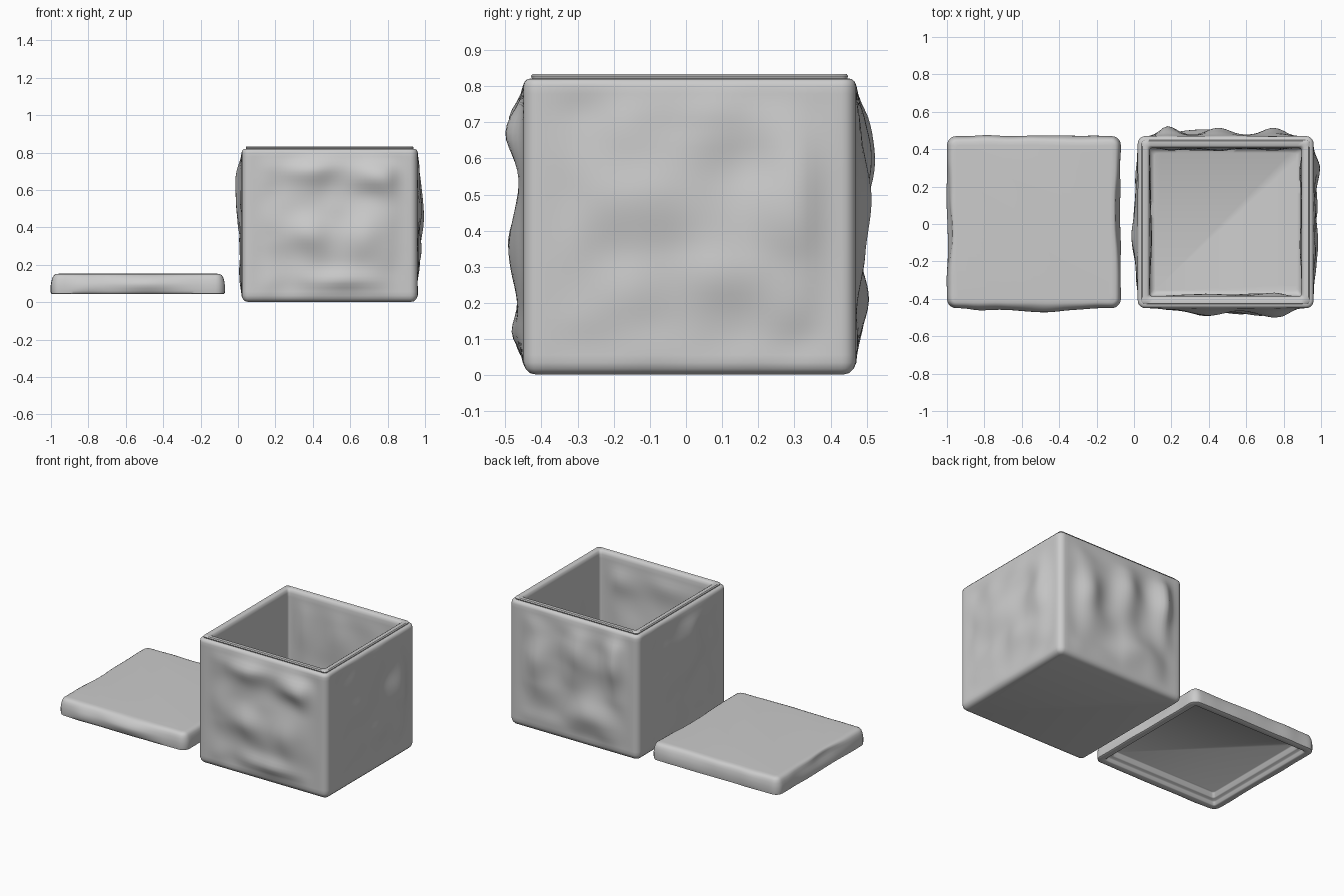
import bpy, bmesh, math
from mathutils import Vector, noise

if "Cube" in bpy.data.objects:
    bpy.data.objects.remove(bpy.data.objects["Cube"], do_unlink=True)

GREY = 0.6
clay = bpy.data.materials.new("grey_clay")
clay.use_nodes = True
clay.diffuse_color = (GREY, GREY, GREY, 1)
bsdf = clay.node_tree.nodes["Principled BSDF"]
bsdf.inputs["Base Color"].default_value = (GREY, GREY, GREY, 1)
bsdf.inputs["Roughness"].default_value = 0.8

STEPS = 36   # spans along each straight side
ARC = 5      # spans round each corner


def ease(t):
    t = max(0.0, min(1.0, t))
    return t * t * (3 - 2 * t)


def lump(bumps, side, u, z):
    """Outward push on one side: broad hand-placed swells."""
    return sum(a * math.exp(-((u - c) / ru) ** 2 - ((z - h) / rz) ** 2)
               for s, c, h, a, ru, rz in bumps if s == side)


def ring(hx, hy, inset, radius, z, weight, bumps, rough):
    """Rounded square loop; sides run front, left, back, right."""
    r = max(radius - inset, 0.015)
    pts = []
    for side in range(4):
        a, b = (hx, hy) if side % 2 == 0 else (hy, hx)
        a, b = a - inset, b - inset
        ang = side * math.pi / 2
        along = Vector((math.cos(ang), math.sin(ang), 0))
        out = Vector((math.sin(ang), -math.cos(ang), 0))
        for i in range(STEPS + 1):
            u = (a - r) * (2 * i / STEPS - 1)
            edge = ease((a - r - abs(u)) / 0.13)
            grain = noise.noise((along * u + out * b) * 6 + Vector((0, 0, z * 6)))
            push = weight * edge * (lump(bumps, side, u, z) + rough * grain)
            pts.append(along * u + out * (b + push) + Vector((0, 0, z)))
        for i in range(1, ARC):
            t = i / ARC * math.pi / 2
            pts.append(along * (a - r + r * math.sin(t))
                       + out * (b - r + r * math.cos(t)) + Vector((0, 0, z)))
    return pts


def loft(name, centre, half, radius, profile, bumps, rough):
    """Skin rings through (inset, z, lump weight) and cap both ends."""
    bm = bmesh.new()
    loops = [[bm.verts.new(p) for p in ring(*half, d, radius, z, w, bumps, rough)]
             for d, z, w in profile]
    n = len(loops[0])
    for lo, hi in zip(loops, loops[1:]):
        for i in range(n):
            j = (i + 1) % n
            bm.faces.new((lo[i], lo[j], hi[j], hi[i]))
    bm.faces.new(loops[0][::-1])
    bm.faces.new(loops[-1])
    bmesh.ops.recalc_face_normals(bm, faces=bm.faces)
    mesh = bpy.data.meshes.new(name)
    bm.to_mesh(mesh)
    bm.free()
    mesh.materials.append(clay)
    obj = bpy.data.objects.new(name, mesh)
    obj.location = (*centre, 0)
    bpy.context.collection.objects.link(obj)
    bpy.ops.object.select_all(action="DESELECT")
    obj.select_set(True)
    bpy.context.view_layer.objects.active = obj
    bpy.ops.object.shade_smooth_by_angle(angle=math.radians(50))
    return obj


def wall(z0, z1, inset, weight, count):
    """Rings up or down a wall, lumps fading near top and bottom."""
    rows = []
    for i in range(count + 1):
        z = z0 + (z1 - z0) * i / count
        rows.append((inset, z, weight * ease(z / 0.12) * ease((0.83 - z) / 0.12)))
    return rows


# Box: rounded foot, lumpy outside, stepped rim, gently lumpy inside
box_profile = ([(0.035, 0.002, 0), (0.018, 0.006, 0), (0.006, 0.018, 0)]
               + wall(0.035, 0.8, 0, 1, 36)
               + [(0.003, 0.812, 0), (0.012, 0.82, 0), (0.024, 0.821, 0),
                  (0.021, 0.828, 0), (0.026, 0.834, 0), (0.05, 0.834, 0),
                  (0.059, 0.828, 0)]
               + wall(0.81, 0.09, 0.064, -0.35, 28)
               + [(0.07, 0.07, 0), (0.09, 0.06, 0)])
box_bumps = [
    (0, -0.12, 0.71, 0.035, 0.16, 0.08), (0, 0.25, 0.67, 0.052, 0.12, 0.08),
    (0, -0.1, 0.37, 0.04, 0.14, 0.1), (0, 0.2, 0.36, 0.045, 0.13, 0.14),
    (0, 0.05, 0.12, 0.025, 0.2, 0.06),
    (1, 0.29, 0.48, 0.035, 0.1, 0.22), (1, -0.1, 0.55, 0.028, 0.16, 0.14),
    (1, 0.06, 0.28, 0.02, 0.12, 0.1),
    (2, 0.32, 0.6, 0.05, 0.08, 0.2), (2, 0.04, 0.6, 0.042, 0.09, 0.16),
    (2, -0.26, 0.45, 0.036, 0.09, 0.25), (2, 0.12, 0.22, 0.04, 0.14, 0.1),
    (3, 0.06, 0.57, 0.032, 0.22, 0.18), (3, -0.2, 0.25, 0.015, 0.12, 0.12),
]
loft("box_body", (0.49, 0.01), (0.47, 0.46), 0.04, box_profile, box_bumps, 0.014)

# Lid: hollow underneath with a stepped lip, softly rounded on top
lid_profile = [(0.085, 0.105, 0), (0.08, 0.1, 0), (0.076, 0.075, 0),
               (0.07, 0.07, 0), (0.055, 0.068, 0), (0.05, 0.062, 0),
               (0.046, 0.047, 0), (0.04, 0.043, 0), (0.01, 0.043, 0.5),
               (0.002, 0.047, 0.7), (0, 0.06, 1), (0, 0.075, 1), (0, 0.09, 1),
               (0.002, 0.105, 1), (0.005, 0.12, 1), (0.01, 0.135, 1),
               (0.018, 0.146, 0.8), (0.03, 0.152, 0.6), (0.05, 0.153, 0.3)]
lid_bumps = [(0, 0.03, 0.1, 0.02, 0.17, 0.04), (0, -0.25, 0.08, 0.012, 0.1, 0.05),
             (1, 0.05, 0.12, -0.018, 0.22, 0.05), (3, 0.0, 0.12, -0.02, 0.2, 0.04)]
loft("lid", (-0.535, 0.01), (0.465, 0.46), 0.05, lid_profile, lid_bumps, 0.008)
